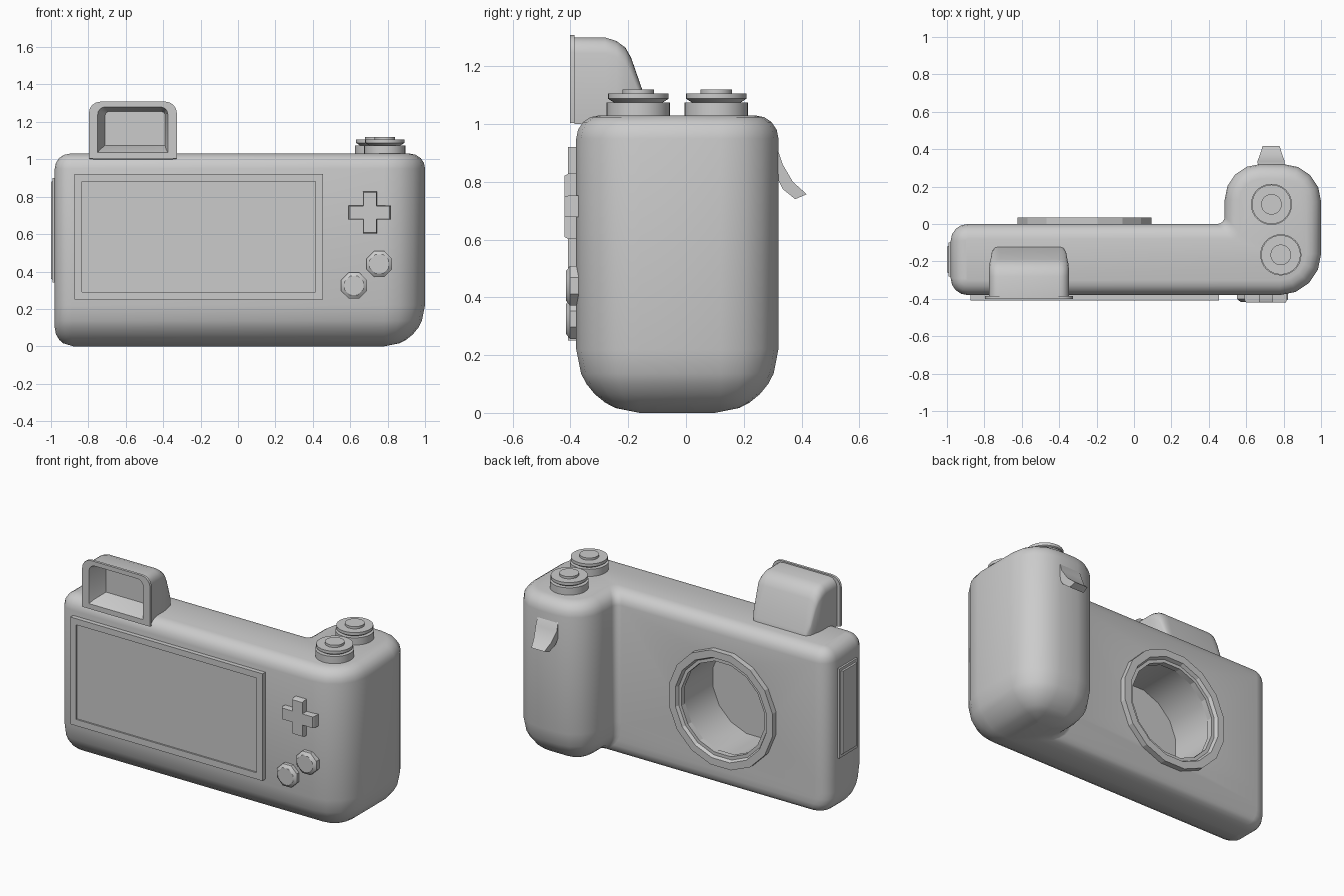
import bpy, bmesh
from math import sin, cos, pi, sqrt

if "Cube" in bpy.data.objects:
    bpy.data.objects.remove(bpy.data.objects["Cube"])


def loft(name, loops, closed=False, angle=35):
    """Skin a list of equal-length point loops; cap the ends unless closed."""
    bm = bmesh.new()
    rings = [[bm.verts.new(p) for p in lp] for lp in loops]
    n = len(rings[0])
    pairs = list(zip(rings, rings[1:]))
    if closed:
        pairs.append((rings[-1], rings[0]))
    for a, b in pairs:
        for i in range(n):
            j = (i + 1) % n
            bm.faces.new((a[i], a[j], b[j], b[i]))
    if not closed:
        bm.faces.new(rings[0])
        bm.faces.new(rings[-1])
    bmesh.ops.recalc_face_normals(bm, faces=bm.faces)
    me = bpy.data.meshes.new(name)
    bm.to_mesh(me)
    bm.free()
    ob = bpy.data.objects.new(name, me)
    bpy.context.collection.objects.link(ob)
    smooth(ob, angle)
    return ob


def smooth(ob, angle):
    bpy.ops.object.select_all(action='DESELECT')
    ob.select_set(True)
    bpy.context.view_layer.objects.active = ob
    bpy.ops.object.shade_smooth_by_angle(angle=angle * pi / 180)


def fillet(corners, radii, seg=4):
    """Round the corners of a right-angled polygon."""
    out, n = [], len(corners)
    for i, (p, r) in enumerate(zip(corners, radii)):
        def unit(a, b):
            l = sqrt((b[0] - a[0]) ** 2 + (b[1] - a[1]) ** 2)
            return (b[0] - a[0]) / l, (b[1] - a[1]) / l
        di, do = unit(corners[i - 1], p), unit(p, corners[(i + 1) % n])
        for k in range(seg + 1):
            t = k / seg * pi / 2
            out.append(tuple(p[c] + r * (do[c] - di[c]) - r * do[c] * cos(t) + r * di[c] * sin(t)
                             for c in (0, 1)))
    return out


def rect(x0, x1, z0, z1, y, rt=.001, rb=.001):
    pts = fillet([(x0, z0), (x1, z0), (x1, z1), (x0, z1)], [rb, rb, rt, rt])
    return [(x, y, z) for x, z in pts]


def quad(x0, x1, z0, z1, y):
    return [(x0, y, z0), (x1, y, z0), (x1, y, z1), (x0, y, z1)]


def ring_y(cx, cz, r, y, n):
    return [(cx + r * cos((i + .5) * 2 * pi / n), y, cz + r * sin((i + .5) * 2 * pi / n)) for i in range(n)]


def ring_z(cx, cy, r, z, n=32):
    return [(cx + r * cos(i * 2 * pi / n), cy + r * sin(i * 2 * pi / n), z) for i in range(n)]


# body with grip: stacked outlines, each side having its own bottom rounding
TOP, RT = 1.03, .08
BOTTOM = dict(back=.22, right=.22, grip=.22, inner=.2, front=.06, left=.1)


def body_ring(z):
    def off(r):
        if z > TOP - RT:
            return RT - sqrt(max(RT ** 2 - (z - TOP + RT) ** 2, 0))
        return r - sqrt(max(r * r - (r - z) ** 2, 0)) if z < r else 0
    o = {k: off(r) for k, r in BOTTOM.items()}
    yb, xr, yg = -.38 + o['back'], 1 - o['right'], .32 - o['grip']
    xi, yf, xl = .485 + o['inner'], -o['front'], -.98 + o['left']
    sides = [('left', 'back', .09), ('back', 'right', .22), ('right', 'grip', .2),
             ('grip', 'inner', .19), None, ('front', 'left', .09)]
    radii = [max(s[2] - min(o[s[0]], o[s[1]]), .008) if s else .04 for s in sides]
    pts = fillet([(xl, yb), (xr, yb), (xr, yg), (xi, yg), (xi, yf), (xl, yf)], radii)
    return [(x, y, z) for x, y in pts]


levels = [.22 * (1 - cos(k * pi / 8)) for k in range(5)] + [.035, .1]
levels += [TOP - RT + RT * sin(k * pi / 8) for k in range(5)]
body = loft("body", [body_ring(z) for z in sorted(levels)])

# lens mount hole
LX, LZ = -.265, .5
cutter = loft("lens_hole_cutter", [ring_y(LX, LZ, .295, y, 16) for y in (-.3, .1)])
cutter.hide_render = True
mod = body.modifiers.new("lens_hole", 'BOOLEAN')
mod.object, mod.operation, mod.solver = cutter, 'DIFFERENCE', 'EXACT'
bpy.context.view_layer.objects.active = body
bpy.ops.object.modifier_apply(modifier="lens_hole")
bpy.data.objects.remove(cutter)
smooth(body, 35)

# lens mount ring
loft("lens_ring", [ring_y(LX, LZ, r, y, 16) for r, y in
     [(.365, -.01), (.365, .035), (.32, .035), (.31, .015), (.29, .015), (.29, -.02)]],
     closed=True, angle=20)

# rear screen with raised bezel
loft("screen", [quad(-.875, .455, .25, .92, -.37), quad(-.875, .455, .25, .92, -.408),
                quad(-.835, .415, .29, .882, -.408), quad(-.835, .415, .29, .882, -.398)])

# viewfinder: recessed window, eyepiece flange, then sloping hood
hood = [rect(-.71, -.39, 1.075, 1.255, -.29, .02),
        rect(-.74, -.383, 1.05, 1.27, -.37, .03),
        rect(-.75, -.375, 1.035, 1.28, -.402, .04),
        rect(-.797, -.327, 1.003, 1.308, -.402, .06),
        rect(-.797, -.327, 1.003, 1.308, -.386, .06),
        rect(-.775, -.348, 1.0, 1.3, -.386, .055)]
hood += [rect(-.775 + d, -.348 - d, 1.0, z, y, r) for y, z, d, r in
         [(-.28, 1.3, 0, .055), (-.24, 1.287, 0, .055), (-.21, 1.265, .003, .055),
          (-.19, 1.23, .008, .055), (-.15, 1.115, .015, .04), (-.128, 1.05, .03, .02),
          (-.12, 1.02, .05, .008)]]
loft("viewfinder", hood, angle=40)

# direction pad
a, w, cx, cz = .113, .037, .705, .715
cross = [(-w, -a), (w, -a), (w, -w), (a, -w), (a, w), (w, w),
         (w, a), (-w, a), (-w, w), (-a, w), (-a, -w), (-w, -w)]
loft("direction_pad", [[(cx + x * s, y, cz + z * s) for x, z in cross]
                       for y, s in [(-.37, 1), (-.408, 1), (-.42, .94)]])

# round buttons
for i, (bx, bz) in enumerate([(.755, .44), (.62, .325)]):
    loft(f"button_{i + 1}", [ring_y(bx, bz, r, y, 8) for r, y in
         [(.074, -.37), (.074, -.402), (.055, -.416)]])

# top dials
for i, (dx, dy) in enumerate([(.735, .105), (.785, -.165)]):
    loft(f"dial_{i + 1}", [ring_z(dx, dy, r, z) for r, z in
         [(.11, 1.0), (.11, 1.075), (.085, 1.075), (.105, 1.088), (.105, 1.106),
          (.055, 1.106), (.055, 1.12)]])

# shutter lever on the grip: side profile (y, z, half width)
lever = [(.28, .95, .06), (.315, .92, .07), (.335, .86, .073), (.37, .8, .06), (.418, .757, .045),
         (.378, .74, .05), (.335, .775, .066), (.312, .82, .07), (.28, .85, .06)]
loft("shutter_lever", [[(.733 + s * h, y, z) for y, z, h in lever] for s in (-1, 1)])

# side door on the left end
door = [(-.96, 0), (-.992, 0), (-.992, .018), (-1.0, .022)]
loft("side_door", [[(x, -.28 + d, .34 + d), (x, -.1 - d, .34 + d), (x, -.1 - d, .9 - d), (x, -.28 + d, .9 - d)]
                   for x, d in door])
